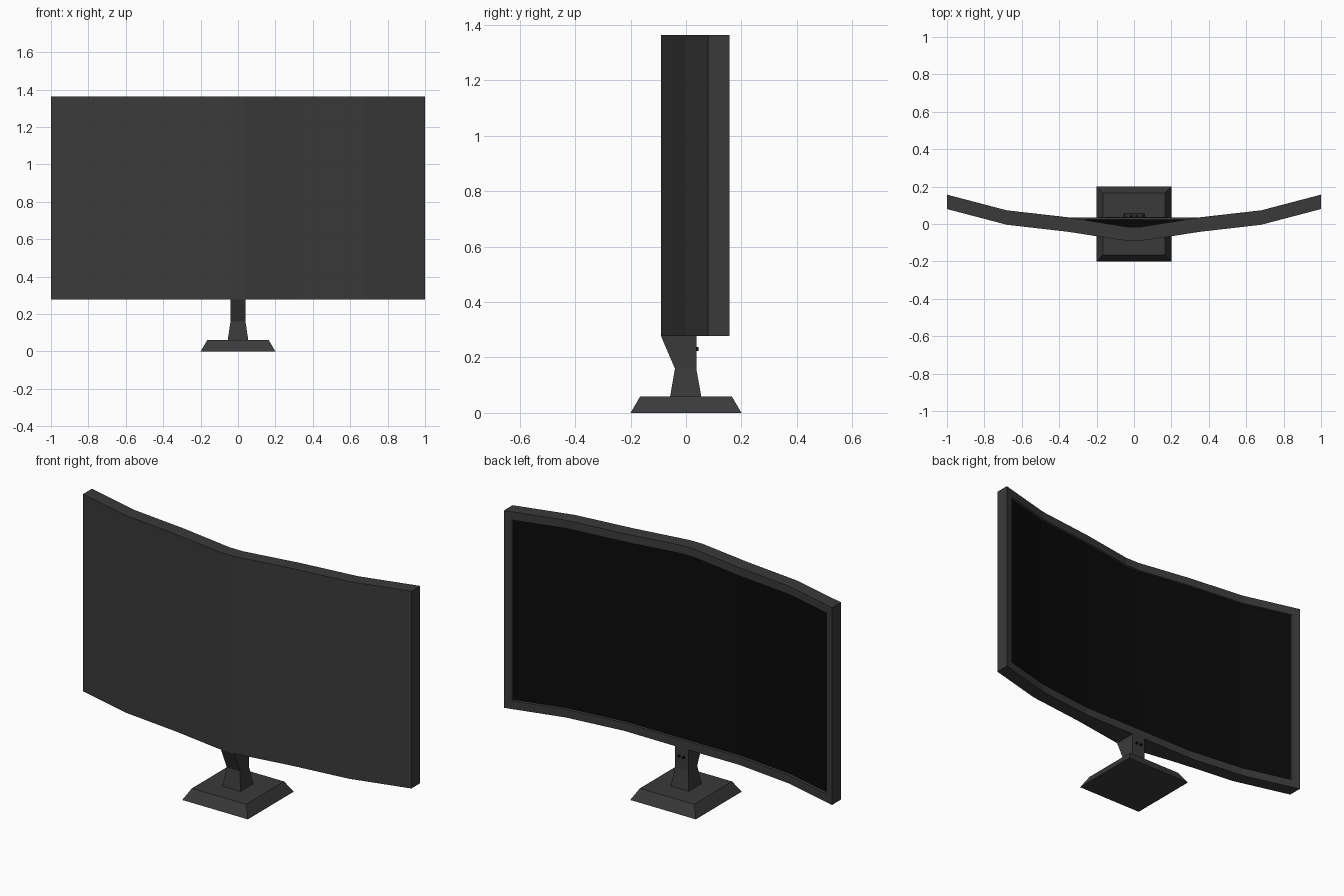
import bpy
import bmesh
from mathutils import Matrix

cube = bpy.data.objects.get("Cube")
if cube:
    bpy.data.objects.remove(cube, do_unlink=True)


def material(name, value):
    m = bpy.data.materials.new(name)
    m.use_nodes = True
    colour = (value, value, value, 1)
    m.diffuse_color = colour
    m.node_tree.nodes["Principled BSDF"].inputs["Base Color"].default_value = colour
    return m


grey = material("dark_grey_plastic", 0.042)
black = material("black_screen", 0.003)


def finish(name, bm, *mats):
    bmesh.ops.recalc_face_normals(bm, faces=bm.faces)
    me = bpy.data.meshes.new(name)
    bm.to_mesh(me)
    bm.free()
    for m in mats:
        me.materials.append(m)
    ob = bpy.data.objects.new(name, me)
    bpy.context.collection.objects.link(ob)
    return ob


def loft(name, levels):
    """Stack of rectangles: (z, half width, front y, back y)."""
    bm = bmesh.new()
    rings = [[bm.verts.new(p) for p in
              ((-w, f, z), (w, f, z), (w, b, z), (-w, b, z))]
             for z, w, f, b in levels]
    for lo, hi in zip(rings, rings[1:]):
        for i in range(4):
            j = (i + 1) % 4
            bm.faces.new((lo[i], lo[j], hi[j], hi[i]))
    bm.faces.new(rings[0][::-1])
    bm.faces.new(rings[-1])
    return finish(name, bm, grey)


# Stand: bevelled square foot and a waisted neck
loft("base", [(0, 0.2, -0.2, 0.2), (0.06, 0.165, -0.165, 0.165)])
loft("neck", [(0.06, 0.055, -0.057, 0.055), (0.16, 0.04, -0.04, 0.037),
              (0.277, 0.04, -0.09, 0.037)])

# Curved panel: stations of x, front y, back y at bottom, back y at top
half = [(0.04, -0.09, 0.037, -0.015), (0.35, -0.042, 0.035, 0.035),
        (0.68, -0.004, 0.073, 0.073), (1.0, 0.08, 0.157, 0.157)]
stations = [(-x, *ys) for x, *ys in reversed(half)] + half
bottom, top = 0.277, 1.363
bm = bmesh.new()
rings = [[bm.verts.new(p) for p in
          ((x, f, bottom), (x, bl, bottom), (x, bt, top), (x, f, top))]
         for x, f, bl, bt in stations]
screen = []
for a, b in zip(rings, rings[1:]):
    for i in range(4):
        j = (i + 1) % 4
        face = bm.faces.new((a[i], a[j], b[j], b[i]))
        if i == 1:
            screen.append(face)
bm.faces.new(rings[0])
bm.faces.new(rings[-1][::-1])
bmesh.ops.recalc_face_normals(bm, faces=bm.faces)

# Bezel and slightly sunken screen
bmesh.ops.inset_region(bm, faces=screen, thickness=0.045, use_even_offset=True)
bmesh.ops.inset_region(bm, faces=screen, thickness=0.002, depth=-0.012,
                       use_even_offset=True)
for face in screen:
    face.material_index = 1
finish("curved_panel", bm, grey, black)

# Small round buttons on the neck, below the screen
for side, x in (("left", 0.014), ("right", -0.014)):
    bm = bmesh.new()
    bmesh.ops.create_cone(bm, cap_ends=True, segments=12, radius1=0.007,
                          radius2=0.007, depth=0.012)
    bm.transform(Matrix.Translation((x, 0.039, 0.23)) @ Matrix.Rotation(1.5708, 4, "X"))
    finish("button_" + side, bm, black)
